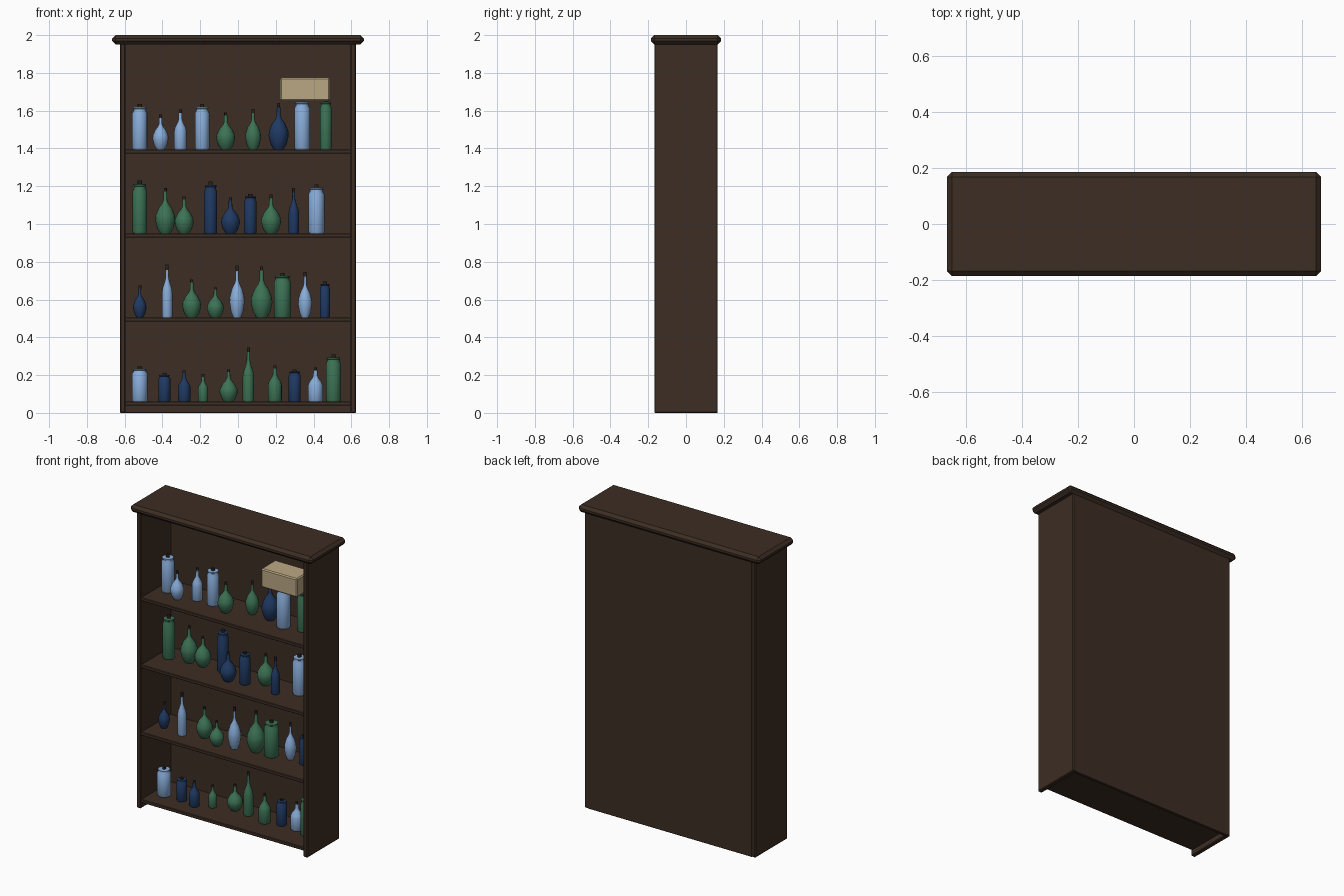
import bpy
import bmesh
from mathutils import Vector

default = bpy.data.objects.get("Cube")
if default:
    bpy.data.objects.remove(default, do_unlink=True)


def make_material(name, rgb):
    mat = bpy.data.materials.new(name)
    mat.use_nodes = True
    colour = (*rgb, 1)
    mat.diffuse_color = colour
    bsdf = mat.node_tree.nodes["Principled BSDF"]
    bsdf.inputs["Base Color"].default_value = colour
    bsdf.inputs["Roughness"].default_value = 0.7
    return mat


wood = make_material("dark wood", (0.045, 0.026, 0.017))
stopper = make_material("stopper brown", (0.025, 0.016, 0.011))
tan = make_material("tan box", (0.5, 0.39, 0.23))
glass = {
    "blue": make_material("light blue glass", (0.25, 0.42, 0.7)),
    "green": make_material("green glass", (0.045, 0.17, 0.09)),
    "navy": make_material("navy glass", (0.014, 0.042, 0.125)),
}


def add_object(name, bm, *materials):
    mesh = bpy.data.meshes.new(name)
    bm.to_mesh(mesh)
    bm.free()
    for mat in materials:
        mesh.materials.append(mat)
    obj = bpy.data.objects.new(name, mesh)
    bpy.context.collection.objects.link(obj)
    return obj


def box(name, low, high, mat, bevel):
    """Box between two corners, with chamfered edges."""
    low, high = Vector(low), Vector(high)
    bm = bmesh.new()
    bmesh.ops.create_cube(bm, size=1)
    for v in bm.verts:
        v.co = (low + high) / 2 + v.co * (high - low)
    obj = add_object(name, bm, mat)
    mod = obj.modifiers.new("Chamfer", "BEVEL")
    mod.width = bevel
    mod.segments = 1
    return obj


# Cabinet carcass
for name, side in (("left_side", 1), ("right_side", -1)):
    xs = sorted((side * 0.595, side * 0.625))
    box(name, (xs[0], -0.168, 0), (xs[1], 0.168, 1.955), wood, 0.005)
box("back_panel", (-0.6, 0.148, 0), (0.6, 0.168, 1.955), wood, 0.002)
box("top_board", (-0.666, -0.186, 1.95), (0.666, 0.186, 2), wood, 0.018)

# Profiles: (fraction of radius, fraction of height) for each glass shape
PROFILES = {
    "jar": ((0.9, 0), (1, 0.03), (1, 0.8), (0.8, 0.86), (0.8, 0.89),
            (0.88, 0.9), (0.88, 0.93), (0.3, 0.935)),
    "bottle": ((0.9, 0), (1, 0.03), (1, 0.46), (0.85, 0.56), (0.42, 0.69),
               (0.3, 0.76), (0.28, 0.92), (0.2, 0.925)),
    "flask": ((0.5, 0), (0.8, 0.11), (1, 0.29), (0.96, 0.4), (0.68, 0.55),
              (0.32, 0.66), (0.2, 0.73), (0.18, 0.92), (0.12, 0.925)),
}
SIDES = 16


def vessel(name, kind, colour, place, radius, height):
    """Turned glass body with a small stopper in the mouth."""
    bm = bmesh.new()

    def turn(points, index):
        rings = []
        for r, z in points:
            ring = bmesh.ops.create_circle(bm, segments=SIDES, radius=r)["verts"]
            for v in ring:
                v.co.z = z
            rings.append(ring)
        faces = [bm.faces.new(rings[0]), bm.faces.new(rings[-1])]
        for a, b in zip(rings, rings[1:]):
            for i in range(SIDES):
                j = (i + 1) % SIDES
                faces.append(bm.faces.new((a[i], a[j], b[j], b[i])))
        for face in faces:
            face.material_index = index

    turn([(r * radius, z * height) for r, z in PROFILES[kind]], 0)
    cork = 0.011 if kind == "jar" else 0.008
    turn([(cork, height * 0.9), (cork, height)], 1)
    bmesh.ops.recalc_face_normals(bm, faces=bm.faces)
    obj = add_object(name, bm, glass[colour], stopper)
    obj.location = place
    bpy.ops.object.select_all(action="DESELECT")
    obj.select_set(True)
    bpy.context.view_layer.objects.active = obj
    bpy.ops.object.shade_smooth_by_angle(angle=0.7)


# Shelf contents: shape, colour, x, y, radius, height
bottom_row = (
    ("jar", "blue", -.52, -.03, .042, .185),
    ("jar", "navy", -.39, -.03, .032, .15),
    ("bottle", "navy", -.285, -.05, .033, .165),
    ("bottle", "green", -.185, 0, .027, .145),
    ("flask", "green", -.05, .04, .048, .17),
    ("bottle", "green", .055, .03, .03, .285),
    ("bottle", "green", .195, 0, .037, .19),
    ("jar", "navy", .3, .03, .032, .17),
    ("bottle", "blue", .41, .03, .04, .18),
    ("jar", "green", .505, 0, .04, .25),
)
lower_row = (
    ("flask", "navy", -.52, -.03, .035, .17),
    ("bottle", "blue", -.375, -.05, .028, .28),
    ("flask", "green", -.245, 0, .05, .2),
    ("flask", "green", -.12, -.05, .045, .16),
    ("flask", "blue", -.005, -.03, .04, .275),
    ("flask", "green", .125, .01, .057, .27),
    ("jar", "green", .235, .015, .045, .235),
    ("flask", "blue", .355, .04, .037, .24),
    ("jar", "navy", .46, .03, .027, .19),
)
upper_row = (
    ("jar", "green", -.52, .02, .038, .28),
    ("flask", "green", -.385, .04, .053, .24),
    ("flask", "green", -.285, .04, .05, .195),
    ("jar", "navy", -.145, .05, .035, .275),
    ("flask", "navy", -.04, -.045, .05, .19),
    ("jar", "navy", .065, -.02, .033, .21),
    ("flask", "green", .175, .04, .053, .205),
    ("bottle", "navy", .295, -.03, .027, .24),
    ("jar", "blue", .415, .05, .042, .26),
)
top_row = (
    ("jar", "blue", -.52, .01, .04, .24),
    ("flask", "blue", -.41, -.05, .042, .185),
    ("bottle", "blue", -.305, .01, .033, .21),
    ("jar", "blue", -.19, .01, .038, .24),
    ("flask", "green", -.065, -.035, .05, .195),
    ("flask", "green", .08, .035, .042, .215),
    ("flask", "navy", .215, .03, .053, .245),
    ("jar", "blue", .34, -.01, .042, .27),
    ("jar", "green", .465, .01, .032, .27),
)

# Shelves, evenly spaced, each with its row of glass
rows = {"bottom": bottom_row, "lower": lower_row,
        "upper": upper_row, "top": top_row}
for level, (label, row) in enumerate(rows.items()):
    z = 0.06 + level * 0.445
    box(label + "_shelf", (-0.6, -0.162, z - 0.022), (0.6, 0.15, z), wood, 0.003)
    for kind, colour, x, y, radius, height in row:
        vessel(f"{label}_{colour}_{kind}", kind, colour, (x, y, z), radius, height)

# Storage box resting on the tallest jars
box("storage_box", (0.223, -0.08, 1.652), (0.487, 0.07, 1.775), tan, 0.007)
